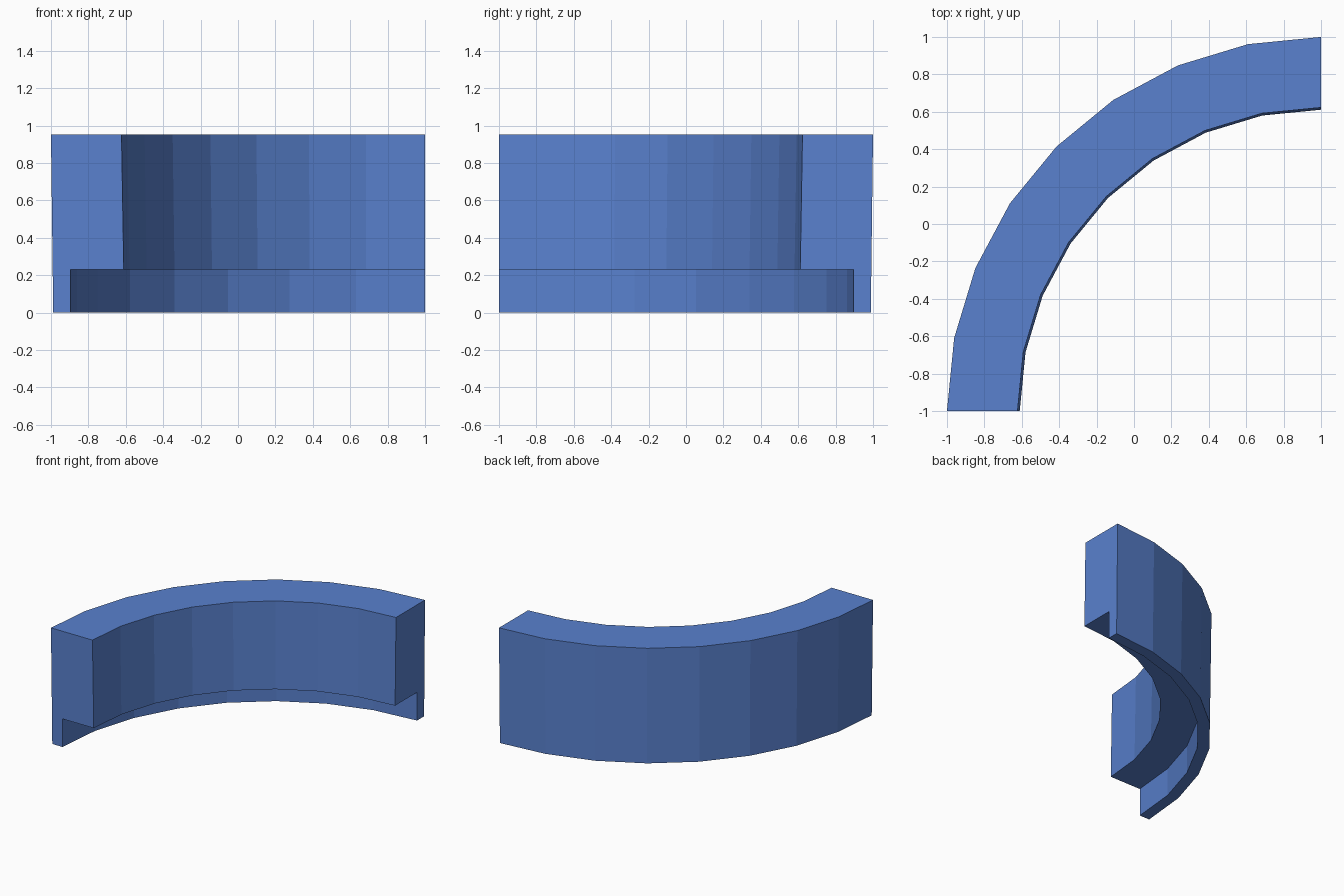
import bpy, bmesh
from math import pi, sin, cos

if "Cube" in bpy.data.objects:
    bpy.data.objects.remove(bpy.data.objects["Cube"])

SEGMENTS = 8
CENTRE = (1.0, -1.0)

# Cross-section as (radius, height): slightly tapered wall with a notched underside
profile = [(1.988, 0.0), (2.0, 0.951), (1.623, 0.951),
           (1.611, 0.231), (1.896, 0.231), (1.896, 0.0)]

bm = bmesh.new()

# Sweep the section through a quarter turn
rings = []
for i in range(SEGMENTS + 1):
    a = pi / 2 * i / SEGMENTS
    rings.append([bm.verts.new((CENTRE[0] - r * cos(a), CENTRE[1] + r * sin(a), z))
                  for r, z in profile])

n = len(profile)
for a, b in zip(rings, rings[1:]):
    for j in range(n):
        k = (j + 1) % n
        bm.faces.new((a[j], a[k], b[k], b[j]))

# Flat end caps
bm.faces.new(rings[0])
bm.faces.new(rings[-1][::-1])
bmesh.ops.recalc_face_normals(bm, faces=bm.faces)

mesh = bpy.data.meshes.new("curved_wall_corner")
bm.to_mesh(mesh)
bm.free()
wall = bpy.data.objects.new("curved_wall_corner", mesh)
bpy.context.collection.objects.link(wall)

# Blue finish
blue = bpy.data.materials.new("blue")
blue.diffuse_color = (0.1, 0.22, 0.62, 1.0)
blue.use_nodes = True
blue.node_tree.nodes["Principled BSDF"].inputs["Base Color"].default_value = blue.diffuse_color
mesh.materials.append(blue)
